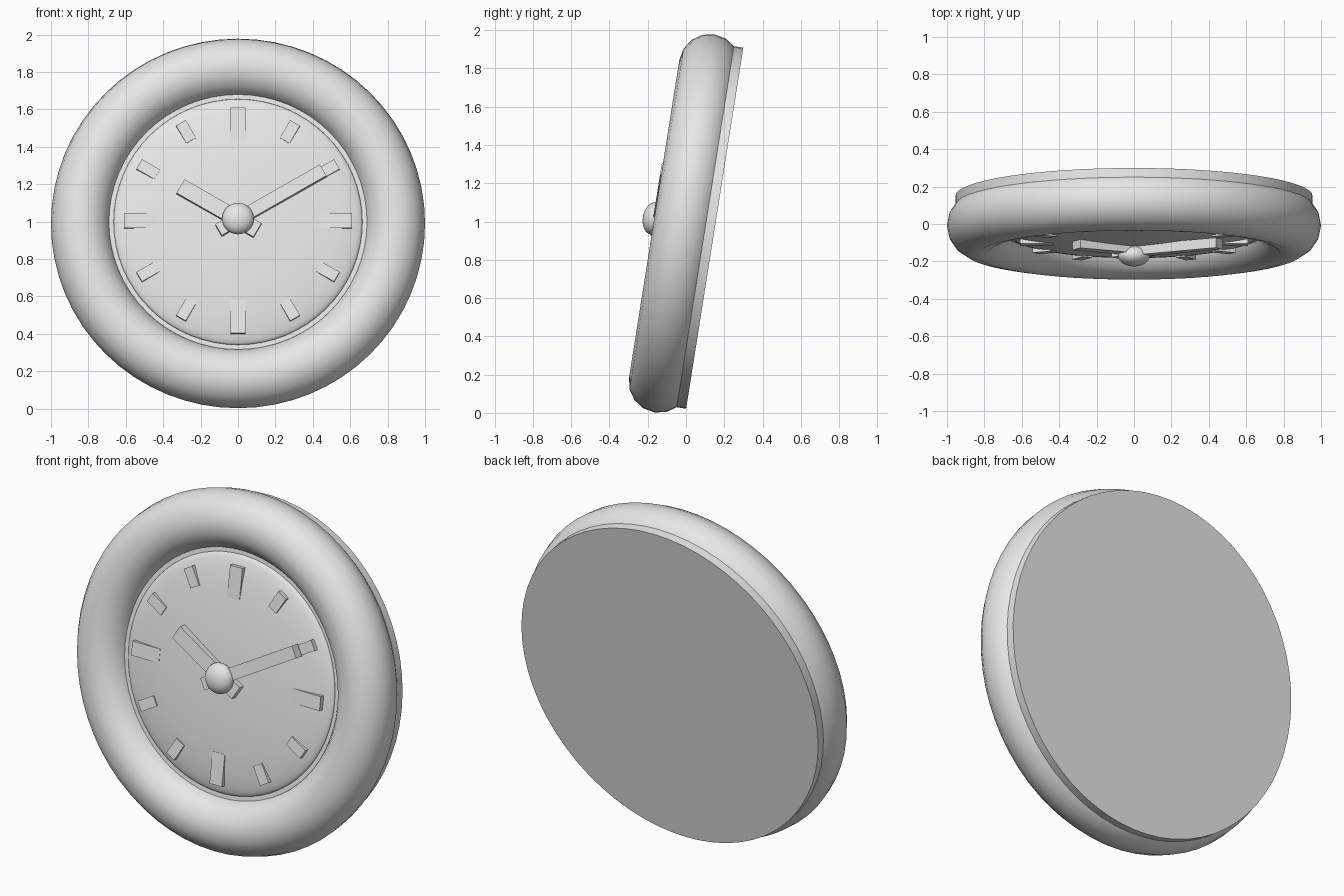
import bpy, math
from mathutils import Matrix

if "Cube" in bpy.data.objects:
    bpy.data.objects.remove(bpy.data.objects["Cube"])

TILT = math.radians(9)
# Clock frame: local x right, local y up the dial, local z out of the face
CLOCK = Matrix.Translation((0, -0.008, 0.99)) @ Matrix.Rotation(math.pi / 2 - TILT, 4, 'X')

grey = bpy.data.materials.new("light_grey")
grey.diffuse_color = (0.8, 0.8, 0.8, 1)
grey.use_nodes = True
grey.node_tree.nodes["Principled BSDF"].inputs["Base Color"].default_value = grey.diffuse_color


def finish(name, local=Matrix(), smooth=True):
    ob = bpy.context.object
    ob.name = name
    ob.data.materials.append(grey)
    if smooth:
        bpy.ops.object.shade_smooth_by_angle(angle=math.radians(35))
    ob.matrix_world = CLOCK @ local
    return ob


def disc(name, radius, z0, z1):
    bpy.ops.mesh.primitive_cylinder_add(vertices=64, radius=radius, depth=z1 - z0)
    finish(name, Matrix.Translation((0, 0, (z0 + z1) / 2)))


def dome(name, radius, height, z, segments, rings):
    bpy.ops.mesh.primitive_uv_sphere_add(segments=segments, ring_count=rings, radius=1)
    finish(name, Matrix.Translation((0, 0, z)) @ Matrix.Diagonal((radius, radius, height, 1)))


def bar(name, hour, r0, r1, width, z0, z1):
    """Box running from radius r0 to r1 in the direction of an hour."""
    bpy.ops.mesh.primitive_cube_add(size=1)
    finish(name, Matrix.Rotation(-hour * math.pi / 6, 4, 'Z')
           @ Matrix.Translation((0, (r0 + r1) / 2, (z0 + z1) / 2))
           @ Matrix.Diagonal((width, r1 - r0, z1 - z0, 1)), smooth=False)


# Rounded outer ring
bpy.ops.mesh.primitive_torus_add(major_radius=0.84, minor_radius=0.16,
                                 major_segments=64, minor_segments=16)
finish("outer_ring")

# Back plate, dial and its shallow dome
disc("back_plate", 0.955, -0.16, -0.02)
disc("dial", 0.71, -0.02, 0.05)
dome("dial_dome", 0.665, 0.07, 0.05, 64, 32)

# Hour markers, longer at the quarters
for h in range(12):
    if h % 3 == 0:
        bar(f"quarter_marker_{h}", h, 0.43, 0.61, 0.08, 0.05, 0.105)
    else:
        bar(f"hour_marker_{h}", h, 0.50, 0.61, 0.06, 0.05, 0.103)

# Hands and centre hub
bar("hour_hand", 10, -0.12, 0.355, 0.085, 0.105, 0.155)
bar("minute_hand", 2, -0.12, 0.525, 0.07, 0.112, 0.166)
dome("hub", 0.085, 0.055, 0.165, 32, 16)
